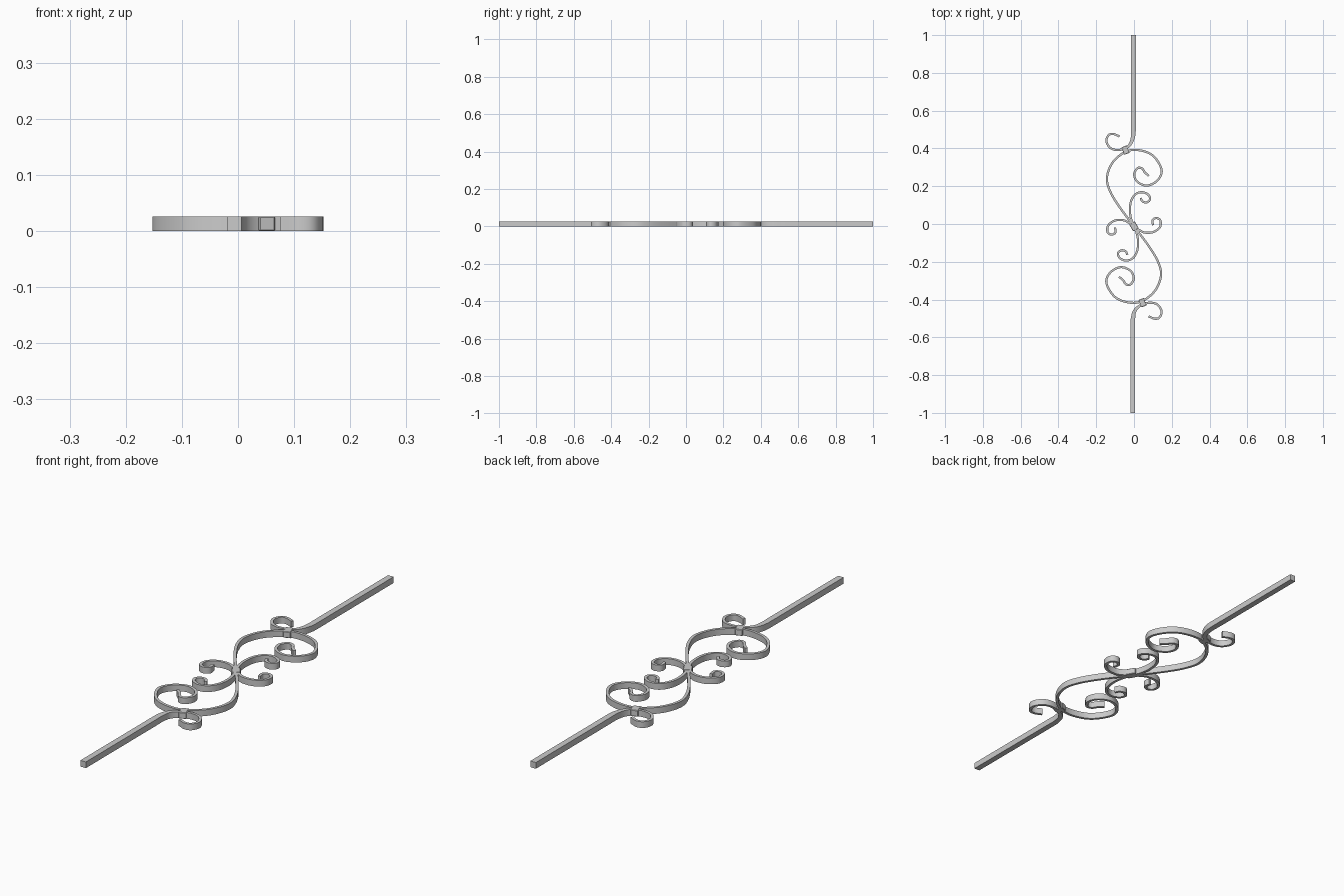
import bpy, bmesh, math
from mathutils import Vector

if "Cube" in bpy.data.objects:
    bpy.data.objects.remove(bpy.data.objects["Cube"])

CENTRE = Vector((0, -0.0125))   # the panel is point-symmetric about here
H, T = 0.0255, 0.0115           # strip height and thickness


def spline(pts, n=7):
    """Catmull-Rom through (x, y, width) points."""
    p = [Vector(q) for q in pts]
    p = [2 * p[0] - p[1]] + p + [2 * p[-1] - p[-2]]
    out = []
    for a, b, c, d in zip(p, p[1:], p[2:], p[3:]):
        for i in range(n):
            t = i / n
            out.append(0.5 * (2 * b + (c - a) * t + (2 * a - 5 * b + 4 * c - d) * t ** 2
                              + (3 * b - a - 3 * c + d) * t ** 3))
    return out + [p[-2]]


def strip(name, pts, turn=1):
    """Sweep an upright rectangular section along the path; turn=-1 rotates it 180 degrees."""
    path = spline([(q[0], q[1], q[2] if len(q) > 2 else T) for q in pts])
    bm = bmesh.new()
    rings = []
    for i, p in enumerate(path):
        d = (path[min(i + 1, len(path) - 1)] - path[max(i - 1, 0)]).xy.normalized()
        n = Vector((-d.y, d.x)) * p.z / 2
        ring = []
        for s, z in ((1, 0), (-1, 0), (-1, H), (1, H)):
            q = (p.xy + n * s) * turn + CENTRE
            ring.append(bm.verts.new((q.x, q.y, z)))
        rings.append(ring)
    for r, s in zip(rings, rings[1:]):
        for k in range(4):
            bm.faces.new((r[k], r[(k + 1) % 4], s[(k + 1) % 4], s[k]))
    bm.faces.new(rings[0])
    bm.faces.new(rings[-1])
    finish(name, bm)


def finish(name, bm):
    bmesh.ops.recalc_face_normals(bm, faces=bm.faces)
    me = bpy.data.meshes.new(name)
    bm.to_mesh(me)
    bm.free()
    ob = bpy.data.objects.new(name, me)
    bpy.context.collection.objects.link(ob)
    bpy.ops.object.select_all(action='DESELECT')
    ob.select_set(True)
    bpy.context.view_layer.objects.active = ob
    bpy.ops.object.shade_smooth_by_angle(angle=math.radians(35))


def collar(name, x, y, length, width, angle):
    """Small band that ties the strips together."""
    bm = bmesh.new()
    bmesh.ops.create_cube(bm, size=1)
    bmesh.ops.scale(bm, vec=(length, width, H + 0.0006), verts=bm.verts)
    bmesh.ops.bevel(bm, geom=bm.edges[:], offset=0.002, segments=1, affect='EDGES')
    ob_pos = Vector((x, y)) + CENTRE
    finish(name, bm)
    ob = bpy.context.object
    ob.location = (ob_pos.x, ob_pos.y, H / 2 + 0.0003)
    ob.rotation_euler.z = math.radians(angle)


# Large S scroll: half of it, then its rotated copy
half = [(-.077, .103), (-.127, .187), (-.143, .260), (-.111, .341), (-.04, .397), (.034, .402),
        (.103, .372), (.146, .300), (.126, .245), (.071, .216), (.019, .235), (.001, .275),
        (.019, .308), (.043, .306), (.058, .285), (.079, .267)]
strip("s_scroll", [(-x, -y) for x, y in reversed(half)] + [(0, 0)] + half)

# Small scrolls beside the centre, rising and sideways
rising = [(.004, -.004), (-.014, .035), (-.022, .085), (-.015, .135), (.008, .170), (.042, .181),
          (.075, .168), (.085, .143), (.067, .127), (.045, .132), (.035, .150)]
sideways = [(.004, -.004), (.025, -.018), (.058, -.033), (.103, -.030), (.137, -.004), (.140, .030),
            (.119, .044), (.098, .032), (.101, .006)]

for label, turn, end, bx in (("back", 1, 1 - CENTRE.y, -.003), ("front", -1, 1 + CENTRE.y, .006)):
    strip(label + "_rising_scroll", rising, turn)
    strip(label + "_side_scroll", sideways, turn)
    # Square bar thinning into an outer curl
    bar = [(bx, y, .025) for y in (end, .85, .7, .6, .53)] + [
        (bx - .001, .485, .023), (bx - .012, .444, .018), (-.038, .417, .013), (-.085, .404),
        (-.125, .415), (-.146, .450), (-.135, .482), (-.110, .489), (-.077, .476)]
    strip(label + "_bar", bar, turn)
    collar(label + "_collar", -.045 * turn, .404 * turn, .03, .042, 20)

collar("centre_collar", 0, 0, .034, .042, 30)
